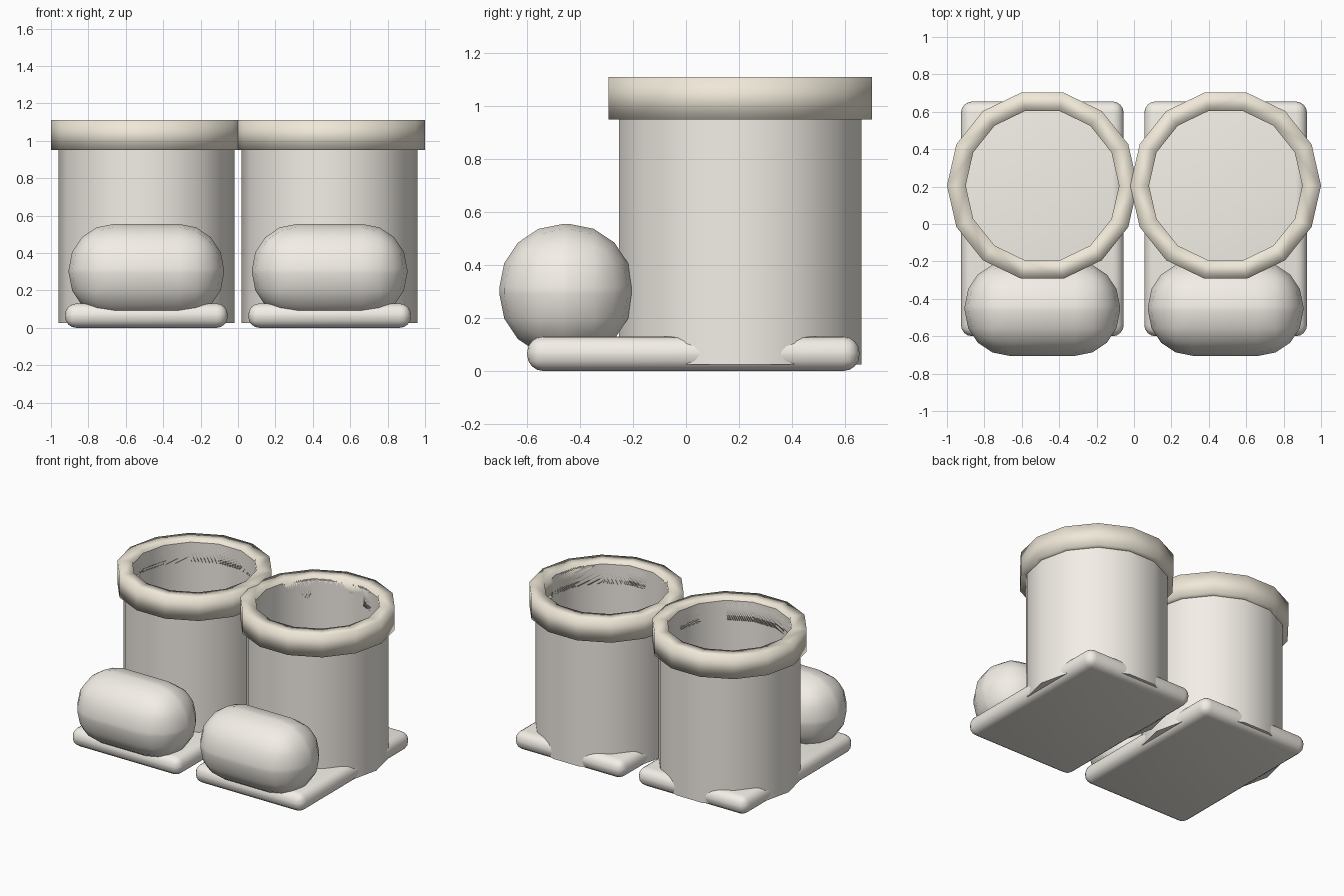
import bpy, bmesh, math

if "Cube" in bpy.data.objects:
    bpy.data.objects.remove(bpy.data.objects["Cube"])

CX, CY, SIDES = 0.49, 0.205, 14


def material(name, rgb):
    m = bpy.data.materials.new(name)
    m.diffuse_color = (*rgb, 1)
    m.use_nodes = True
    m.node_tree.nodes["Principled BSDF"].inputs["Base Color"].default_value = m.diffuse_color
    return m


pale = material("pale_grey", (0.90, 0.86, 0.80))
cream = material("cream", (0.87, 0.81, 0.69))


def finish(name, bm, mat, bevel=0, segments=1):
    """Make the object and mirror it for the other boot."""
    bmesh.ops.recalc_face_normals(bm, faces=bm.faces)
    me = bpy.data.meshes.new(name)
    bm.to_mesh(me)
    bm.free()
    me.materials.append(mat)
    ob = bpy.data.objects.new(name, me)
    bpy.context.collection.objects.link(ob)
    me.shade_smooth()
    if bevel:
        b = ob.modifiers.new("Bevel", 'BEVEL')
        b.width, b.segments, b.limit_method = bevel, segments, 'NONE'
    m = ob.modifiers.new("Mirror", 'MIRROR')
    m.use_mirror_merge = False
    return ob


def rounded_box(name, lo, hi, bevel, segments):
    bm = bmesh.new()
    bmesh.ops.create_cube(bm, size=1)
    for v in bm.verts:
        v.co = [(a + b) / 2 + c * (b - a) for a, b, c in zip(lo, hi, v.co)]
    return finish(name, bm, pale, bevel, segments)


def ring(bm, r, z):
    step = 2 * math.pi / SIDES
    return [bm.verts.new((CX + r * math.cos(i * step), CY + r * math.sin(i * step), z))
            for i in range(SIDES)]


def bridge(bm, a, b):
    for i in range(SIDES):
        j = (i + 1) % SIDES
        bm.faces.new((a[i], a[j], b[j], b[i]))


# Sole slab and bulging toe
rounded_box("sole", (0.055, -0.6, 0.0), (0.925, 0.655, 0.13), 0.06, 4)
rounded_box("toe", (0.075, -0.705, 0.05), (0.905, -0.2, 0.555), 0.24, 4)

# Boot shaft: hollow, open at the top, with a floor
bm = bmesh.new()
loops = [ring(bm, r, z) for r, z in ((0.47, 0.025), (0.47, 1.09), (0.41, 1.09), (0.41, 0.09))]
for a, b in zip(loops, loops[1:]):
    bridge(bm, a, b)
bm.faces.new(loops[0])
bm.faces.new(loops[-1])
shaft = finish("shaft", bm, pale)
bpy.context.view_layer.objects.active = shaft
shaft.select_set(True)
bpy.ops.object.shade_smooth_by_angle(angle=math.radians(30))

# Cuff: square-section ring around the boot opening
bm = bmesh.new()
loops = [ring(bm, r, z) for r, z in ((0.51, 0.95), (0.51, 1.11), (0.41, 1.11), (0.41, 0.95))]
for k in range(4):
    bridge(bm, loops[k], loops[(k + 1) % 4])
finish("cuff", bm, cream)
